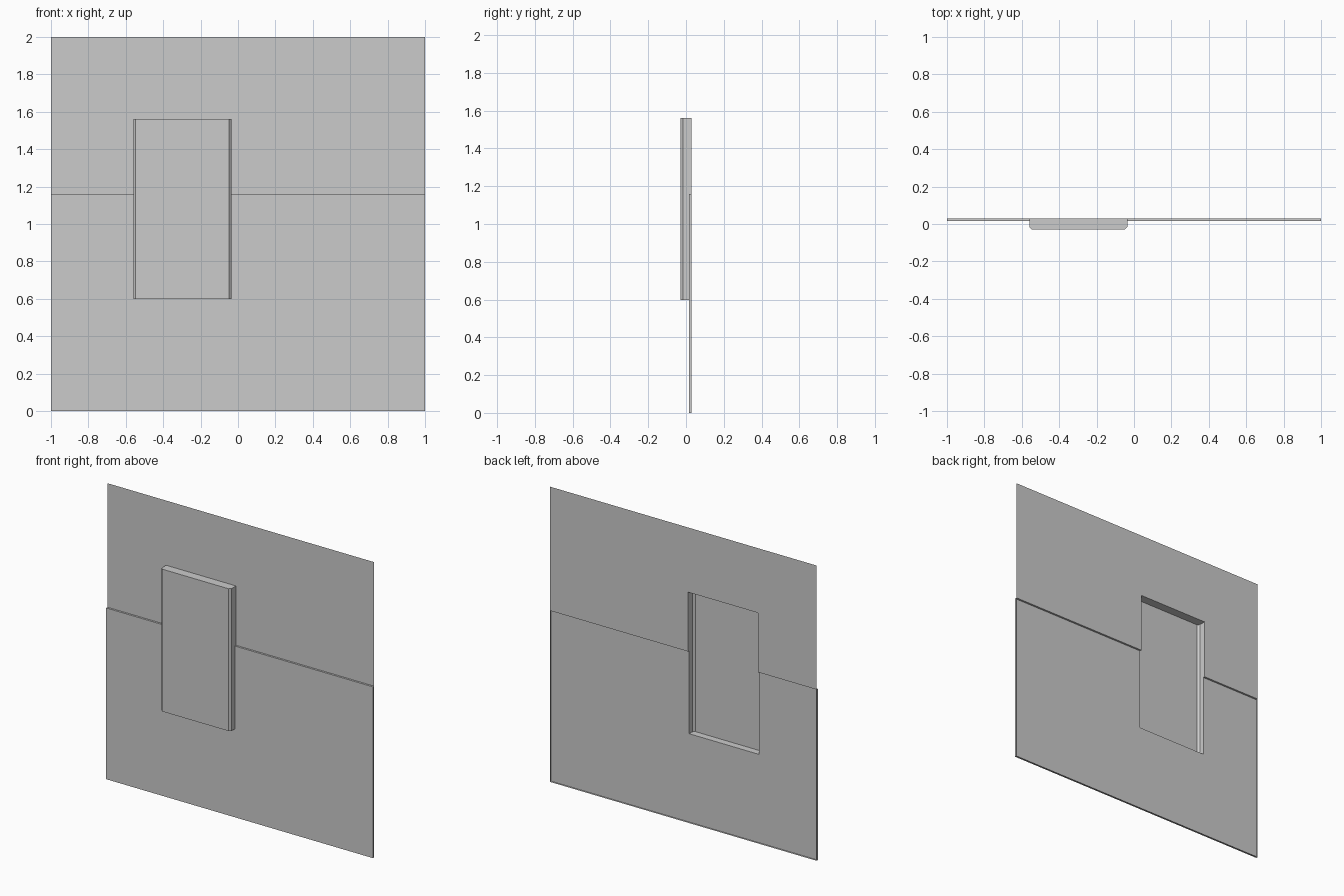
import bpy

if "Cube" in bpy.data.objects:
    bpy.data.objects.remove(bpy.data.objects["Cube"])

# Single flat grey
grey = bpy.data.materials.new("plain_grey")
grey.use_nodes = True
colour = (0.6, 0.6, 0.6, 1)
grey.diffuse_color = colour
grey.node_tree.nodes["Principled BSDF"].inputs["Base Color"].default_value = colour

# Key depths, heights and pocket limits
BACK, PANEL, FRONT = 0.03, 0.017, -0.03
LEDGE, TOP = 1.16, 2.0
X0, X1, Z0, Z1 = -0.56, -0.036, 0.598, 1.562
CUT = 0.013


def make(name, faces):
    """Build one flat-shaded sheet object from a list of corner loops."""
    verts, polys = [], []
    for face in faces:
        polys.append(range(len(verts), len(verts) + len(face)))
        verts.extend(face)
    mesh = bpy.data.meshes.new(name)
    mesh.from_pydata(verts, [], [list(p) for p in polys])
    mesh.materials.append(grey)
    obj = bpy.data.objects.new(name, mesh)
    bpy.context.collection.objects.link(obj)
    return obj


def notched(y, outer, notch):
    """Sheet spanning the full width with a notch cut from the ledge line."""
    loop = [(-1, outer), (-1, LEDGE), (X0, LEDGE), (X0, notch),
            (X1, notch), (X1, LEDGE), (1, LEDGE), (1, outer)]
    if outer > LEDGE:
        loop.reverse()
    return [(x, y, z) for x, z in loop]


def sweep(path, z0, z1):
    """Vertical strips along a plan path."""
    return [[(*a, z0), (*b, z0), (*b, z1), (*a, z1)]
            for a, b in zip(path, path[1:])]


def shelf(x0, x1, z):
    """Horizontal strip between the panel face and the back plane."""
    return [(x0, PANEL, z), (x1, PANEL, z), (x1, BACK, z), (x0, BACK, z)]


# Upper wall: thin sheet on the back plane
make("upper_wall", [notched(BACK, TOP, Z1)])

# Lower panel: raised sheet with returned edges, open at the back
lower = [notched(PANEL, 0, Z0), shelf(1, -1, 0),
         shelf(-1, X0, LEDGE), shelf(X1, 1, LEDGE)]
lower += sweep([(-1, BACK), (-1, PANEL)], 0, LEDGE)
lower += sweep([(1, PANEL), (1, BACK)], 0, LEDGE)
make("lower_panel", lower)


# Raised box: hollow, chamfered on its upright edges
def plan(y):
    return [(X0, y), (X0, FRONT + CUT), (X0 + CUT, FRONT),
            (X1 - CUT, FRONT), (X1, FRONT + CUT), (X1, y)]


upper_plan, lower_plan = plan(BACK), plan(PANEL)
box = [[(x, y, Z1) for x, y in upper_plan],
       [(x, y, Z0) for x, y in reversed(lower_plan)],
       [(X0 + CUT, FRONT, Z0), (X1 - CUT, FRONT, Z0),
        (X1 - CUT, FRONT, Z1), (X0 + CUT, FRONT, Z1)]]
for path, z0, z1 in ((lower_plan, Z0, LEDGE), (upper_plan, LEDGE, Z1)):
    box += sweep(path[:3], z0, z1) + sweep(path[3:], z0, z1)
make("raised_box", box)
